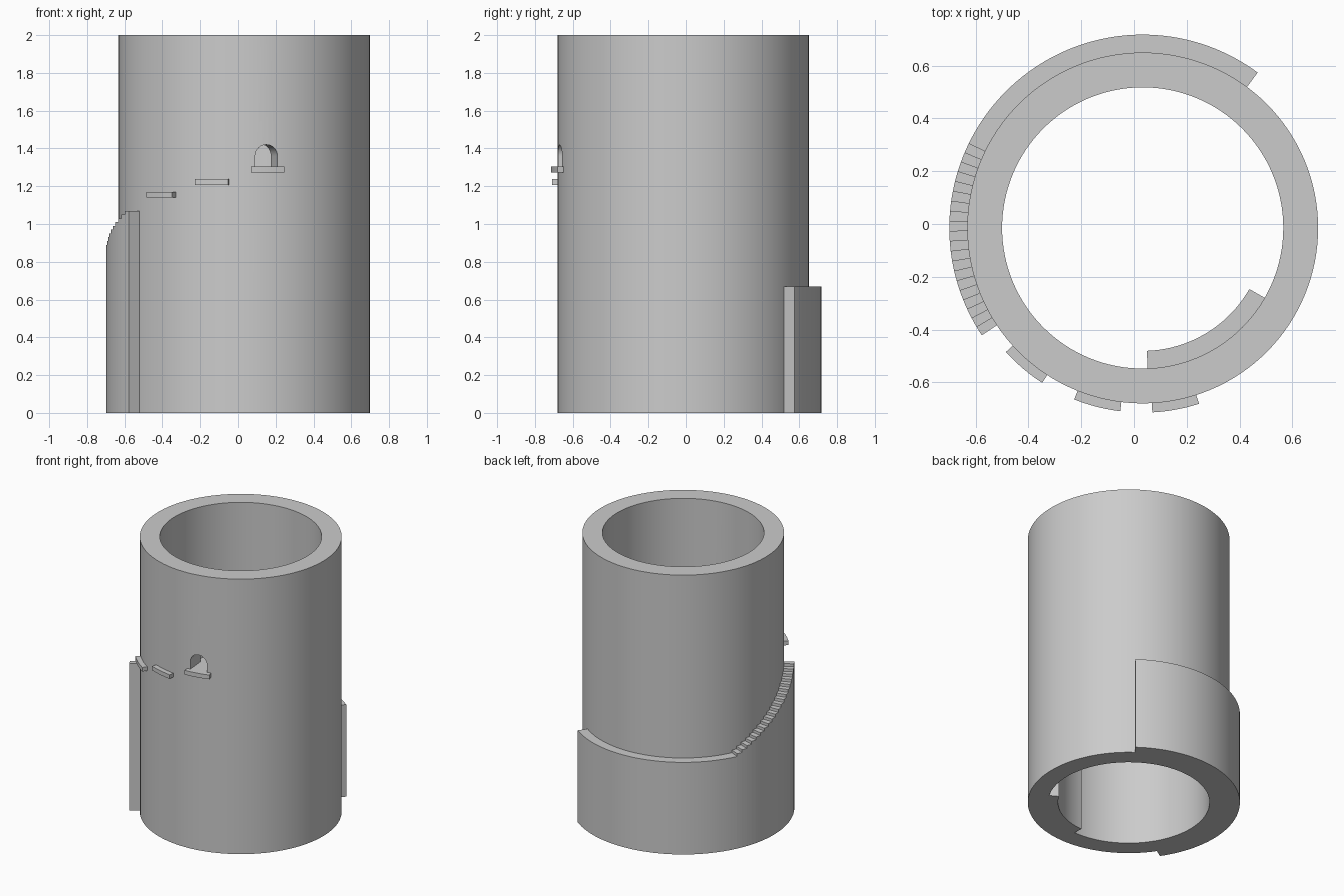
import bpy, bmesh
from math import cos, sin, pi, radians, ceil

if "Cube" in bpy.data.objects:
    bpy.data.objects.remove(bpy.data.objects["Cube"])

CX, CY = 0.033, -0.015          # tower axis
R_IN, R_OUT = 0.533, 0.665


def finish(name, bm):
    bmesh.ops.remove_doubles(bm, verts=bm.verts, dist=1e-5)
    bmesh.ops.recalc_face_normals(bm, faces=bm.faces)
    mesh = bpy.data.meshes.new(name)
    bm.to_mesh(mesh)
    bm.free()
    ob = bpy.data.objects.new(name, mesh)
    bpy.context.collection.objects.link(ob)
    return ob


def polar(r, deg, z):
    a = radians(deg)
    return (CX + r * cos(a), CY + r * sin(a), z)


def ring(name, r0, r1, z0, runs, step=2.8125, closed=False):
    """Curved wall made of runs (start angle, end angle, top height)."""
    bm = bmesh.new()

    def quad(*pts):
        bm.faces.new([bm.verts.new(polar(*p)) for p in pts])

    prev = z0
    for a0, a1, z1 in runs:
        if not closed:
            quad((r0, a0, prev), (r1, a0, prev), (r1, a0, z1), (r0, a0, z1))
        n = max(1, ceil((a1 - a0) / step - 1e-6))
        for i in range(n):
            a = a0 + (a1 - a0) * i / n
            b = a0 + (a1 - a0) * (i + 1) / n
            quad((r1, a, z0), (r1, b, z0), (r1, b, z1), (r1, a, z1))
            quad((r0, b, z0), (r0, a, z0), (r0, a, z1), (r0, b, z1))
            quad((r0, a, z1), (r1, a, z1), (r1, b, z1), (r0, b, z1))
            quad((r0, b, z0), (r1, b, z0), (r1, a, z0), (r0, a, z0))
        prev = z1
    if not closed:
        quad((r1, a1, z0), (r0, a1, z0), (r0, a1, prev), (r1, a1, prev))
    return finish(name, bm)


def smooth(ob):
    bpy.ops.object.select_all(action='DESELECT')
    ob.select_set(True)
    bpy.context.view_layer.objects.active = ob
    bpy.ops.object.shade_smooth_by_angle(angle=radians(30))


# Hollow tower
tower = ring("tower_wall", R_IN, R_OUT, 0, [(0, 360, 2.0)], closed=True)

# Arched doorway cut radially through the wall
mid, half, sill, spring, top = 280.2, 5.2, 1.304, 1.36, 1.42
profile = [(-half, sill), (half, sill)]
for i in range(17):
    t = pi * i / 16
    profile.append((half * cos(t), spring + (top - spring) * sin(t)))
bm = bmesh.new()
inner = [bm.verts.new(polar(0.50, mid + a, z)) for a, z in profile]
outer = [bm.verts.new(polar(0.72, mid + a, z)) for a, z in profile]
bm.faces.new(inner)
bm.faces.new(outer)
for i in range(len(profile)):
    j = (i + 1) % len(profile)
    bm.faces.new((inner[i], inner[j], outer[j], outer[i]))
cutter = finish("door_cutter", bm)
cutter.hide_render = True
mod = tower.modifiers.new("doorway", 'BOOLEAN')
mod.operation = 'DIFFERENCE'
mod.solver = 'EXACT'
mod.object = cutter
bpy.context.view_layer.objects.active = tower
bpy.ops.object.modifier_apply(modifier=mod.name)
bpy.data.objects.remove(cutter)
smooth(tower)

# Outer walkway that climbs into twenty steps
A0, A1, A2, N = 53.5, 154.0, 213.7, 20
runs = [(A0, A1, 0.67)]
for i in range(N):
    w = (A2 - A1) / N
    runs.append((A1 + i * w, A1 + (i + 1) * w, 0.67 + 0.02 * (i + 1)))
smooth(ring("outer_walkway_and_stairs", 0.66, 0.733, 0, runs))

# Floating stepping slabs leading to the door
for i, (a, z0, z1) in enumerate([(222.2, 1.14, 1.17), (248.2, 1.207, 1.237),
                                 (273.0, 1.273, 1.304)]):
    smooth(ring(f"stepping_slab_{i + 1}", 0.655, 0.70, z0, [(a, a + 14.8, z1)]))

# Inner landing behind the door
smooth(ring("inner_landing", 0.466, 0.54, 0, [(272, 330.2, 1.304)]))
